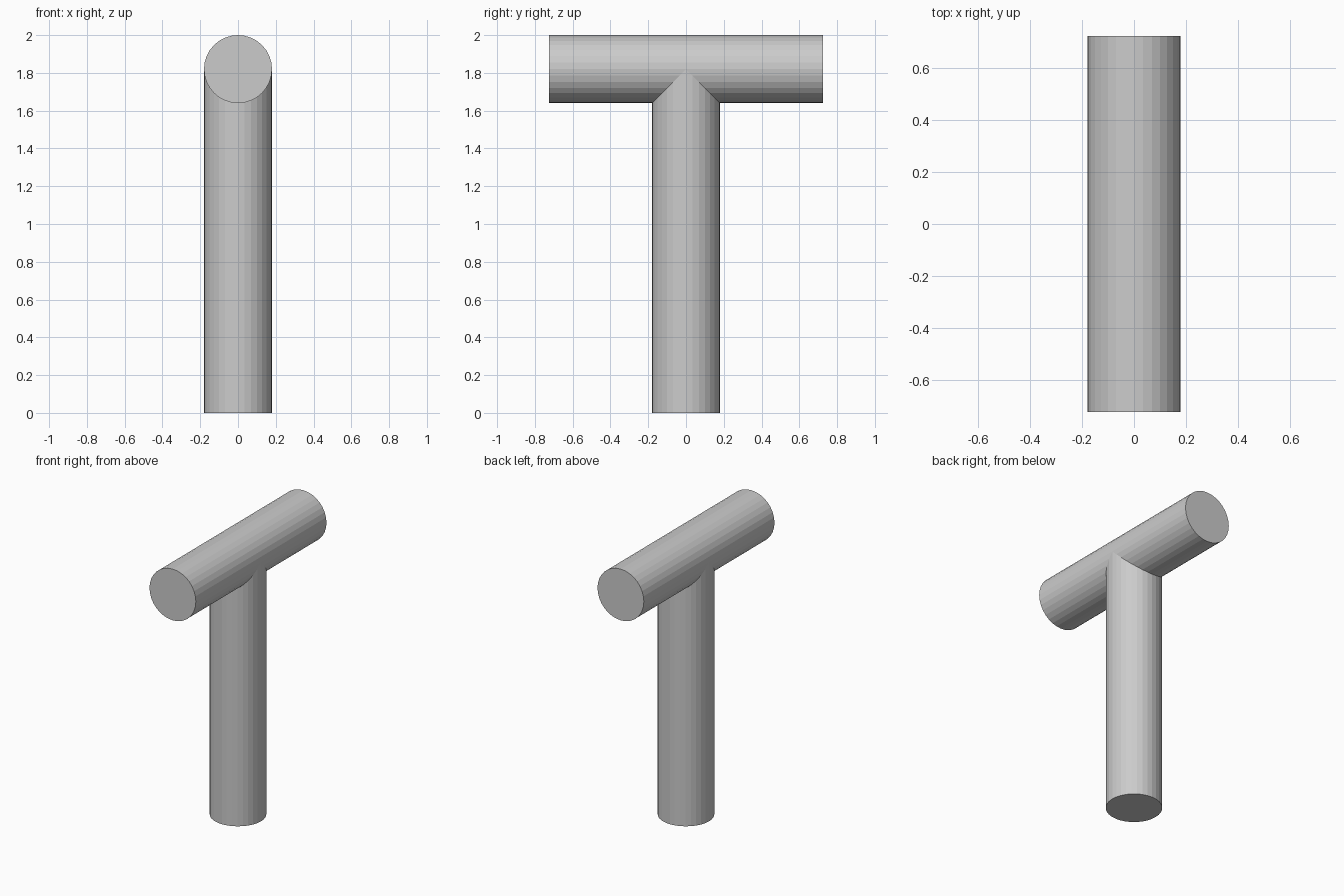
import bpy
from math import pi

if "Cube" in bpy.data.objects:
    bpy.data.objects.remove(bpy.data.objects["Cube"])

R = 0.18          # shared pipe radius
AXIS_Z = 2 - R    # height of the crossbar centre line
BAR = 1.45        # crossbar length
SIDES = 32


def pipe(name, length, centre, rot=(0, 0, 0)):
    bpy.ops.mesh.primitive_cylinder_add(vertices=SIDES, radius=R, depth=length,
                                        location=centre, rotation=rot)
    ob = bpy.context.object
    ob.name = name
    return ob


# upright post, its top mitred to a saddle that meets the round crossbar
post = pipe("upright_post", AXIS_Z, (0, 0, AXIS_Z / 2))
for v in post.data.vertices:
    if v.co.z > 0:
        v.co.z -= abs(v.co.y)

# horizontal crossbar running front to back
pipe("crossbar", BAR, (0, 0, AXIS_Z), (pi / 2, 0, 0))
